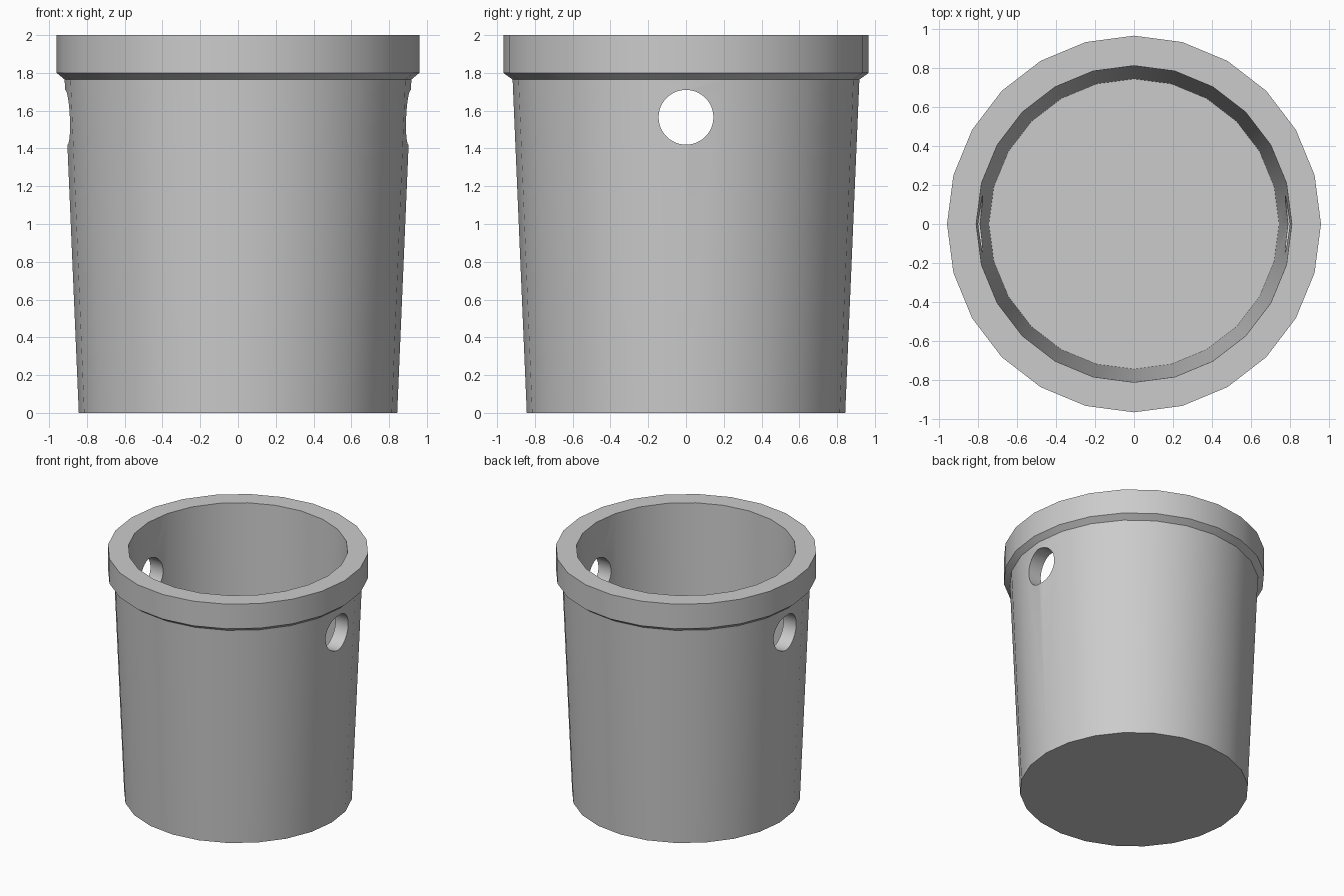
import bpy
import bmesh
import math
from math import cos, sin, tau

cube = bpy.data.objects.get("Cube")
if cube:
    bpy.data.objects.remove(cube, do_unlink=True)

SIDES = 24
HOLE_RADIUS = 0.145
HOLE_HEIGHT = 1.565

grey = bpy.data.materials.new("plain grey")
grey.use_nodes = True
colour = (0.6, 0.6, 0.6, 1)
grey.diffuse_color = colour
grey.node_tree.nodes["Principled BSDF"].inputs["Base Color"].default_value = colour


def lathe(name, profile):
    """Turn a profile of (radius, height, x stretch) into a closed solid."""
    bm = bmesh.new()
    rings = []
    for r, z, stretch in profile:
        rings.append([bm.verts.new((r * stretch * cos(tau * i / SIDES),
                                    r * sin(tau * i / SIDES), z))
                      for i in range(SIDES)])
    for low, high in zip(rings, rings[1:]):
        for i in range(SIDES):
            j = (i + 1) % SIDES
            bm.faces.new((low[i], low[j], high[j], high[i]))
    bm.faces.new(rings[0])
    bm.faces.new(rings[-1])
    bmesh.ops.recalc_face_normals(bm, faces=bm.faces)
    mesh = bpy.data.meshes.new(name)
    bm.to_mesh(mesh)
    bm.free()
    obj = bpy.data.objects.new(name, mesh)
    bpy.context.collection.objects.link(obj)
    mesh.materials.append(grey)
    return obj


# Bucket: outer wall, chamfered rim, inner wall, floor
bucket = lathe("bucket", [
    (0.843, 0, 1),
    (0.918, 1.765, 1),
    (0.967, 1.8, 0.993),
    (0.967, 2, 0.993),
    (0.813, 2, 0.997),
    (0.745, 0.1, 1),
])

# Handle holes: one round cutter through both sides
bpy.ops.mesh.primitive_cylinder_add(vertices=48, radius=HOLE_RADIUS, depth=3,
                                    location=(0, 0, HOLE_HEIGHT),
                                    rotation=(0, math.pi / 2, 0))
cutter = bpy.context.object
cutter.name = "hole_cutter"
cutter.hide_render = True
cutter.data.materials.append(grey)

bpy.ops.object.select_all(action="DESELECT")
bpy.context.view_layer.objects.active = bucket
bucket.select_set(True)
cut = bucket.modifiers.new("handle holes", "BOOLEAN")
cut.operation = "DIFFERENCE"
cut.solver = "EXACT"
cut.object = cutter
bpy.ops.object.modifier_apply(modifier=cut.name)
bpy.data.objects.remove(cutter, do_unlink=True)

bpy.ops.object.shade_smooth_by_angle(angle=math.radians(30))
